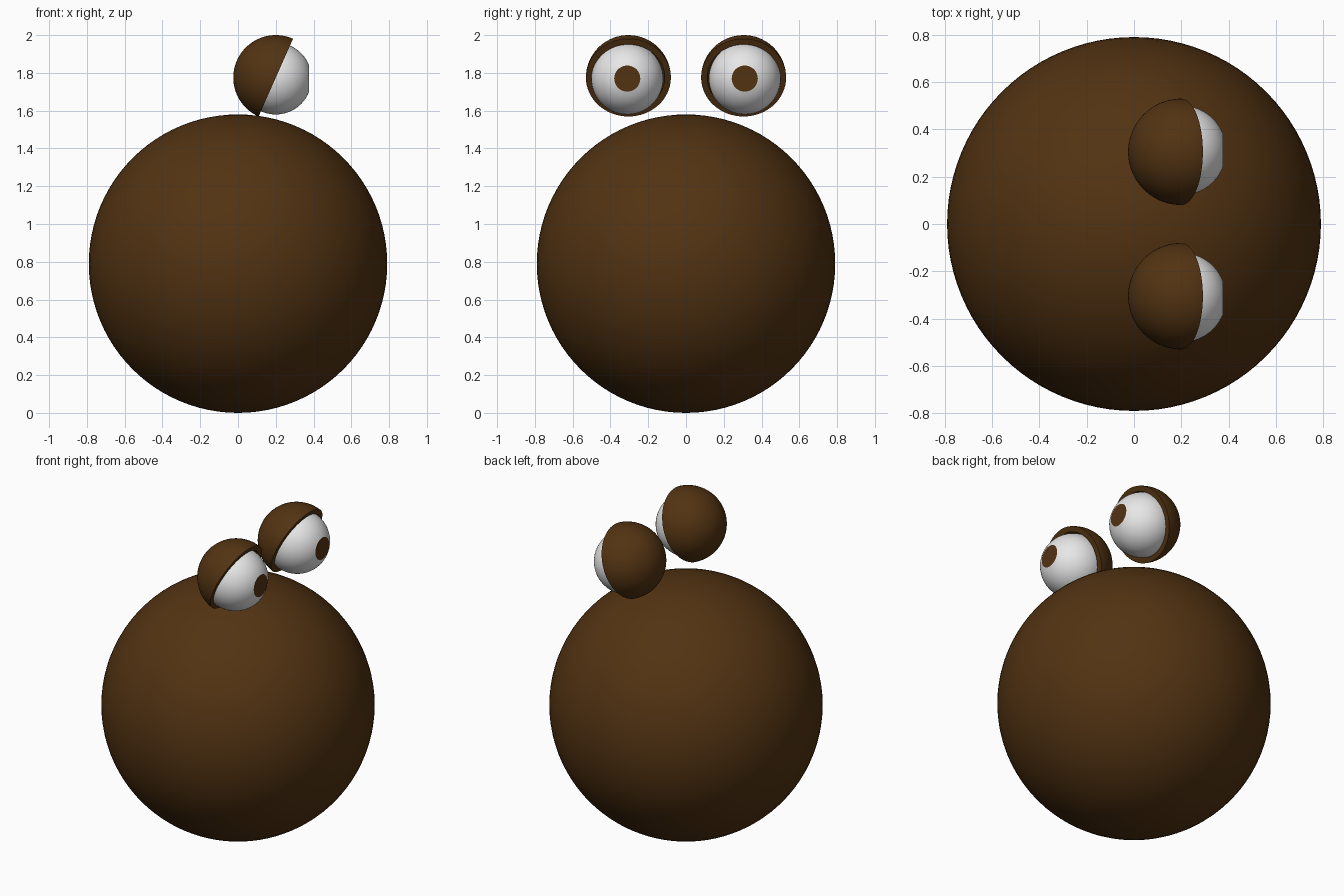
import bpy, bmesh, math
from mathutils import Matrix, Vector

if "Cube" in bpy.data.objects:
    bpy.data.objects.remove(bpy.data.objects["Cube"])


def material(name, color):
    m = bpy.data.materials.new(name)
    m.diffuse_color = (*color, 1)
    m.use_nodes = True
    m.node_tree.nodes["Principled BSDF"].inputs["Base Color"].default_value = m.diffuse_color
    return m


brown = material("brown", (0.085, 0.033, 0.006))
white = material("white", (0.92, 0.92, 0.92))


def arc(r, a0, a1, n):
    """Half-circle profile points (radius, height); angles from the +z pole."""
    angles = [math.radians(a0 + (a1 - a0) * i / n) for i in range(n + 1)]
    return [(r * math.sin(a), r * math.cos(a)) for a in angles]


def lathe(name, profile, loc, tilt, mats, steps=64):
    """Spin a profile about z, then tilt the axis towards +x."""
    bm = bmesh.new()
    verts = [bm.verts.new((x, 0, z)) for x, z in profile]
    edges = [bm.edges.new(p) for p in zip(verts, verts[1:])]
    bmesh.ops.spin(bm, geom=verts + edges, cent=(0, 0, 0), axis=(0, 0, 1),
                   angle=math.tau, steps=steps)
    bmesh.ops.remove_doubles(bm, verts=bm.verts, dist=1e-4)
    bmesh.ops.recalc_face_normals(bm, faces=bm.faces)
    # the flat cap at the front of an eyeball takes the second material
    if len(mats) > 1:
        for f in bm.faces:
            if f.normal.z > 0.999:
                f.material_index = 1
    bm.transform(Matrix.Rotation(math.radians(tilt), 4, 'Y'))
    mesh = bpy.data.meshes.new(name)
    bm.to_mesh(mesh)
    bm.free()
    for m in mats:
        mesh.materials.append(m)
    ob = bpy.data.objects.new(name, mesh)
    ob.location = Vector(loc)
    bpy.context.collection.objects.link(ob)
    bpy.ops.object.select_all(action='DESELECT')
    ob.select_set(True)
    bpy.context.view_layer.objects.active = ob
    bpy.ops.object.shade_smooth_by_angle(angle=math.radians(20))
    return ob


# Round body
lathe("body", arc(0.79, 0, 180, 48), (0, 0, 0.79), 0, [brown], 96)

pupil_angle = math.degrees(math.asin(0.069 / 0.19))
for side, s in (("left", 1), ("right", -1)):
    # Eyeball with a flat brown pupil facing +x
    ball = arc(0.19, pupil_angle, 180, 28)
    lathe(side + "_eyeball", [(0, ball[0][1])] + ball,
          (0.2, s * 0.311, 1.77), 90, [white, brown])
    # Thick half-shell eyelid, tipped back over the eyeball
    lid = arc(0.225, 180, 90, 20) + arc(0.192, 90, 180, 20)
    lathe(side + "_eyelid", lid, (0.2, s * 0.305, 1.775), 113.9, [brown])
